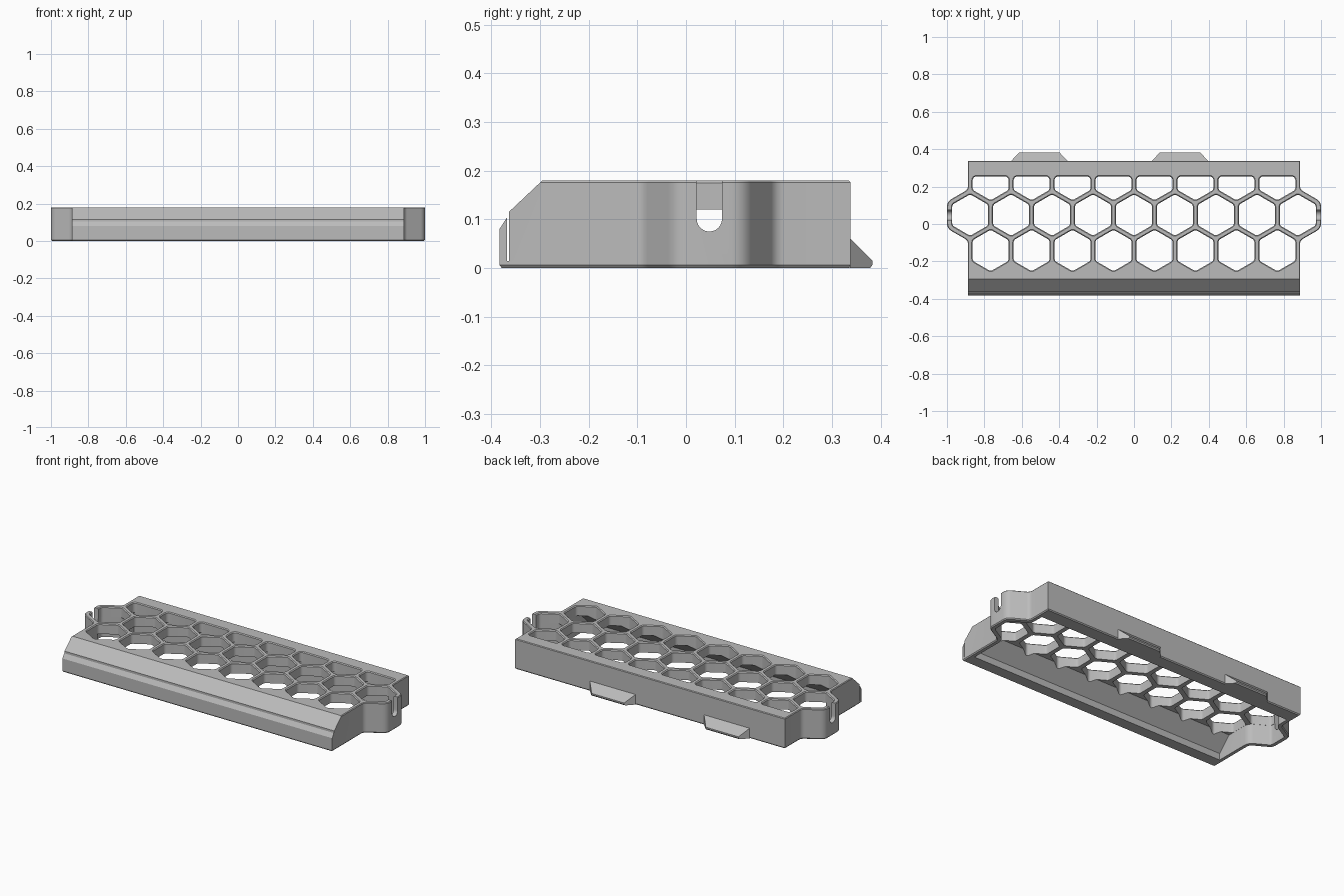
import bpy, bmesh, math
from mathutils import Vector

cube = bpy.data.objects.get("Cube")
if cube:
    bpy.data.objects.remove(cube, do_unlink=True)

grey = bpy.data.materials.new("plain grey")
grey.use_nodes = True
grey.diffuse_color = (0.5, 0.5, 0.5, 1)
grey.node_tree.nodes["Principled BSDF"].inputs["Base Color"].default_value = (0.5, 0.5, 0.5, 1)

PITCH = 0.219            # honeycomb spacing
ROW = PITCH * math.sqrt(3) / 2
MID = 0.048              # y of the middle row
TOP, GRID = 0.18, 0.12   # top and underside of the honeycomb
R3 = math.sqrt(3)


def rounded(points, radii, steps=4):
    """Replace each corner of a 2D polygon by an arc."""
    out = []
    for i, p in enumerate(points):
        p, r = Vector(p), radii[i]
        if r == 0:
            out.append(p)
            continue
        a = (Vector(points[i - 1]) - p).normalized()
        b = (Vector(points[(i + 1) % len(points)]) - p).normalized()
        half = a.angle(b) / 2
        centre = p + (a + b).normalized() * (r / math.sin(half))
        start = p + a * (r / math.tan(half)) - centre
        end = p + b * (r / math.tan(half)) - centre
        for k in range(steps + 1):
            t = k / steps
            out.append(centre + (start * (1 - t) + end * t).normalized() * r)
    return out


def offset(poly, d):
    """Grow (d > 0) a counter-clockwise polygon with mitred corners."""
    out = []
    for i, p in enumerate(poly):
        a = (p - poly[i - 1]).normalized()
        b = (poly[(i + 1) % len(poly)] - p).normalized()
        na, nb = Vector((a.y, -a.x)), Vector((b.y, -b.x))
        out.append(p + (na + nb) * (d / (1 + na.dot(nb))))
    return out


def loft(name, *stacks):
    """One mesh of closed solids, each skinned through a list of 3D rings."""
    bm = bmesh.new()
    for rings in stacks:
        loops = [[bm.verts.new(p) for p in ring] for ring in rings]
        n = len(loops[0])
        for lo, hi in zip(loops, loops[1:]):
            for i in range(n):
                j = (i + 1) % n
                bm.faces.new((lo[i], lo[j], hi[j], hi[i]))
        bm.faces.new(loops[0][::-1])
        bm.faces.new(loops[-1])
    bmesh.ops.recalc_face_normals(bm, faces=bm.faces)
    mesh = bpy.data.meshes.new(name)
    bm.to_mesh(mesh)
    bm.free()
    mesh.materials.append(grey)
    obj = bpy.data.objects.new(name, mesh)
    bpy.context.collection.objects.link(obj)
    return obj


def at_z(poly, z):
    return [(p[0], p[1], z) for p in poly]


def along_x(profile, x0, x1):
    return [[(x, y, z) for y, z in profile] for x in (x0, x1)]


def select(obj):
    bpy.ops.object.select_all(action='DESELECT')
    obj.select_set(True)
    bpy.context.view_layer.objects.active = obj


def combine(target, tool, operation='DIFFERENCE'):
    tool.hide_render = True
    mod = target.modifiers.new(tool.name, 'BOOLEAN')
    mod.operation, mod.object, mod.solver = operation, tool, 'EXACT'
    select(target)
    bpy.ops.object.modifier_apply(modifier=mod.name)
    bpy.data.objects.remove(tool, do_unlink=True)


def outline(side, apothem, front, back, convex, concave):
    """Plan shape: a rectangle with a half cell bulging from each end."""
    tip, rise = 4 * PITCH + apothem, apothem / R3
    join = rise + (tip - side) / R3
    right = [(side, front), (side, MID - join), (tip, MID - rise),
             (tip, MID + rise), (side, MID + join), (side, back)]
    left = [(-x, y) for x, y in reversed(right)]
    radii = [0, concave, convex, convex, concave, 0]
    return rounded(right + left, radii * 2)


def cell(cx, cy, apothem=0.096):
    """Rounded hexagon, cut straight by the back rail."""
    r = 2 * apothem / R3
    pts = [(cx + r * math.cos(math.radians(a)), cy + r * math.sin(math.radians(a)))
           for a in range(-150, 210, 60)]
    limit = 0.2545
    if cy + r > limit:
        lower = [pts[i] for i in (0, 1, 2)]
        pts = lower + [(cx + apothem, limit), (cx - apothem, limit)]
    return rounded(pts, [0.02] * len(pts))


# Shell with small chamfers, hollow underneath
plan = outline(0.888, 0.124, -0.383, 0.338, 0.045, 0.03)
body = loft("honeycomb_tray", [at_z(offset(plan, -0.005), 0), at_z(plan, 0.006),
                               at_z(plan, TOP - 0.004), at_z(offset(plan, -0.004), TOP)])
hollow = outline(0.863, 0.097, -0.31, 0.255, 0.02, 0.05)
combine(body, loft("hollow", [at_z(hollow, -0.1), at_z(hollow, GRID)]))

# Sloped filling behind the front wall
slope = [(-0.32, 0.03), (-0.225, 0.125), (-0.225, 0.14), (-0.32, 0.14)]
combine(body, loft("front_filling", along_x(slope, -0.875, 0.875)), 'UNION')

# Honeycomb openings with chamfered rims
holes = []
for row, count in ((-1, 8), (0, 9), (1, 8)):
    for k in range(count):
        c = cell((k - (count - 1) / 2) * PITCH, MID + row * ROW)
        holes.append([at_z(c, 0.02), at_z(c, TOP - 0.005), at_z(offset(c, 0.007), TOP + 0.002)])
combine(body, loft("cells", *holes))

# Slanted front edge with a thin slit behind the lip
bevel = [(-0.401, 0.052), (-0.365, 0.108), (-0.365, 0.114), (-0.28, 0.194),
         (-0.28, 0.25), (-0.45, 0.25), (-0.45, 0.052)]
combine(body, loft("front_bevel", along_x(bevel, -1.2, 1.2)))
slit = [(-0.367, 0.015), (-0.363, 0.015), (-0.363, 0.2), (-0.367, 0.2)]
combine(body, loft("front_slit", along_x(slit, -1.2, 1.2)))

# Round-bottomed slots in both ends
slot = [(MID + 0.026 * math.cos(math.pi * (1 + k / 12)), 0.101 + 0.026 * math.sin(math.pi * (1 + k / 12)))
        for k in range(13)] + [(MID + 0.026, 0.25), (MID - 0.026, 0.25)]
combine(body, loft("end_slots", along_x(slot, 0.95, 1.1), along_x(slot, -1.1, -0.95)))

select(body)
bpy.ops.object.shade_smooth_by_angle(angle=math.radians(30))

# Wedge tabs on the back
for name, cx in (("right_tab", -0.506), ("left_tab", 0.246)):
    def ring(y, half, low, high):
        return [(cx - half, y, low), (cx + half, y, low), (cx + half, y, high), (cx - half, y, high)]
    loft(name, [ring(0.33, 0.15, 0, 0.068), ring(0.338, 0.15, 0, 0.06),
                ring(0.378, 0.112, 0, 0.02), ring(0.383, 0.107, 0.007, 0.015)])
